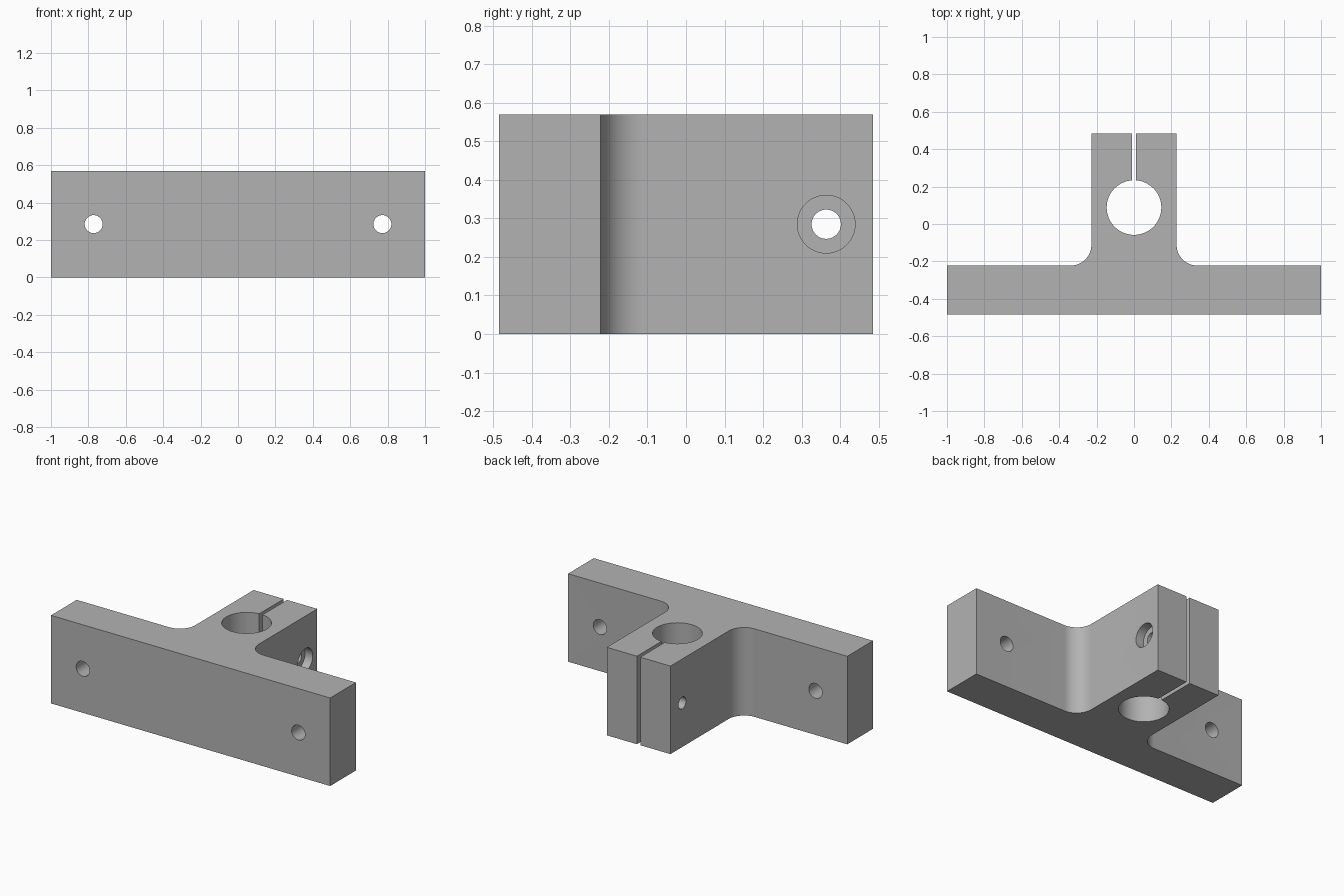
import bpy, bmesh
from math import sin, cos, pi, asin
from mathutils import Matrix

cube = bpy.data.objects.get("Cube")
if cube:
    bpy.data.objects.remove(cube, do_unlink=True)

HEIGHT = 0.57
HALF_Y = 0.485
BASE_BACK = -0.222
STEM = 0.228
FILLET = 0.11
BORE_Y, BORE_R = 0.088, 0.146
SLOT = 0.012
BOLT_Y = 0.364
MID = HEIGHT / 2

grey = bpy.data.materials.new("plain grey")
grey.use_nodes = True
colour = (0.45, 0.45, 0.45, 1)
grey.diffuse_color = colour
grey.node_tree.nodes["Principled BSDF"].inputs["Base Color"].default_value = colour


def arc(cx, cy, r, start, end, steps):
    """Points along a circular arc, both ends included."""
    return [(cx + r * cos(start + (end - start) * i / steps),
             cy + r * sin(start + (end - start) * i / steps)) for i in range(steps + 1)]


def drill(target, name, axis, centre, radius, depth):
    """Cut a round hole along the x or y axis."""
    bm = bmesh.new()
    turn = Matrix.Rotation(pi / 2, 4, "Y" if axis == "X" else "X")
    bmesh.ops.create_cone(bm, cap_ends=True, segments=48, radius1=radius, radius2=radius,
                          depth=depth, matrix=Matrix.Translation(centre) @ turn)
    mesh = bpy.data.meshes.new(name)
    bm.to_mesh(mesh)
    bm.free()
    mesh.materials.append(grey)
    cutter = bpy.data.objects.new(name, mesh)
    cutter.hide_render = True
    bpy.context.collection.objects.link(cutter)
    mod = target.modifiers.new(name, "BOOLEAN")
    mod.operation = "DIFFERENCE"
    mod.solver = "EXACT"
    mod.object = cutter
    bpy.ops.object.modifier_apply(modifier=mod.name)
    bpy.data.objects.remove(cutter, do_unlink=True)


# Right half of the outline: flange, fillet, clamp jaw and slot wall
half = [(1, -HALF_Y), (1, BASE_BACK)]
half += arc(STEM + FILLET, BASE_BACK + FILLET, FILLET, -pi / 2, -pi, 16)
half += [(STEM, HALF_Y), (SLOT, HALF_Y)]

# Shaft bore, open where the slot meets it
gap = asin(SLOT / BORE_R)
bore = arc(0, BORE_Y, BORE_R, pi / 2 - gap, -1.5 * pi + gap, 72)
outline = half + bore + [(-x, y) for x, y in reversed(half)]

# Clamp body: extrude the outline upward
bm = bmesh.new()
face = bm.faces.new([bm.verts.new((x, y, 0)) for x, y in outline])
top = bmesh.ops.extrude_face_region(bm, geom=[face])["geom"]
bmesh.ops.translate(bm, verts=[v for v in top if isinstance(v, bmesh.types.BMVert)],
                    vec=(0, 0, HEIGHT))
bmesh.ops.recalc_face_normals(bm, faces=bm.faces)
mesh = bpy.data.meshes.new("clamp_bracket")
bm.to_mesh(mesh)
bm.free()
mesh.materials.append(grey)
body = bpy.data.objects.new("clamp_bracket", mesh)
bpy.context.collection.objects.link(body)
bpy.context.view_layer.objects.active = body
body.select_set(True)

# Mounting holes through the flange
for side in (-1, 1):
    drill(body, "mounting_hole", "Y", (side * 0.772, -0.35, MID), 0.048, 0.5)

# Clamp bolt hole with a counterbore on one jaw
drill(body, "bolt_hole", "X", (0, BOLT_Y, MID), 0.038, 0.8)
drill(body, "counterbore", "X", (STEM, BOLT_Y, MID), 0.075, 0.11)

bpy.ops.object.shade_smooth_by_angle(angle=pi / 6)
